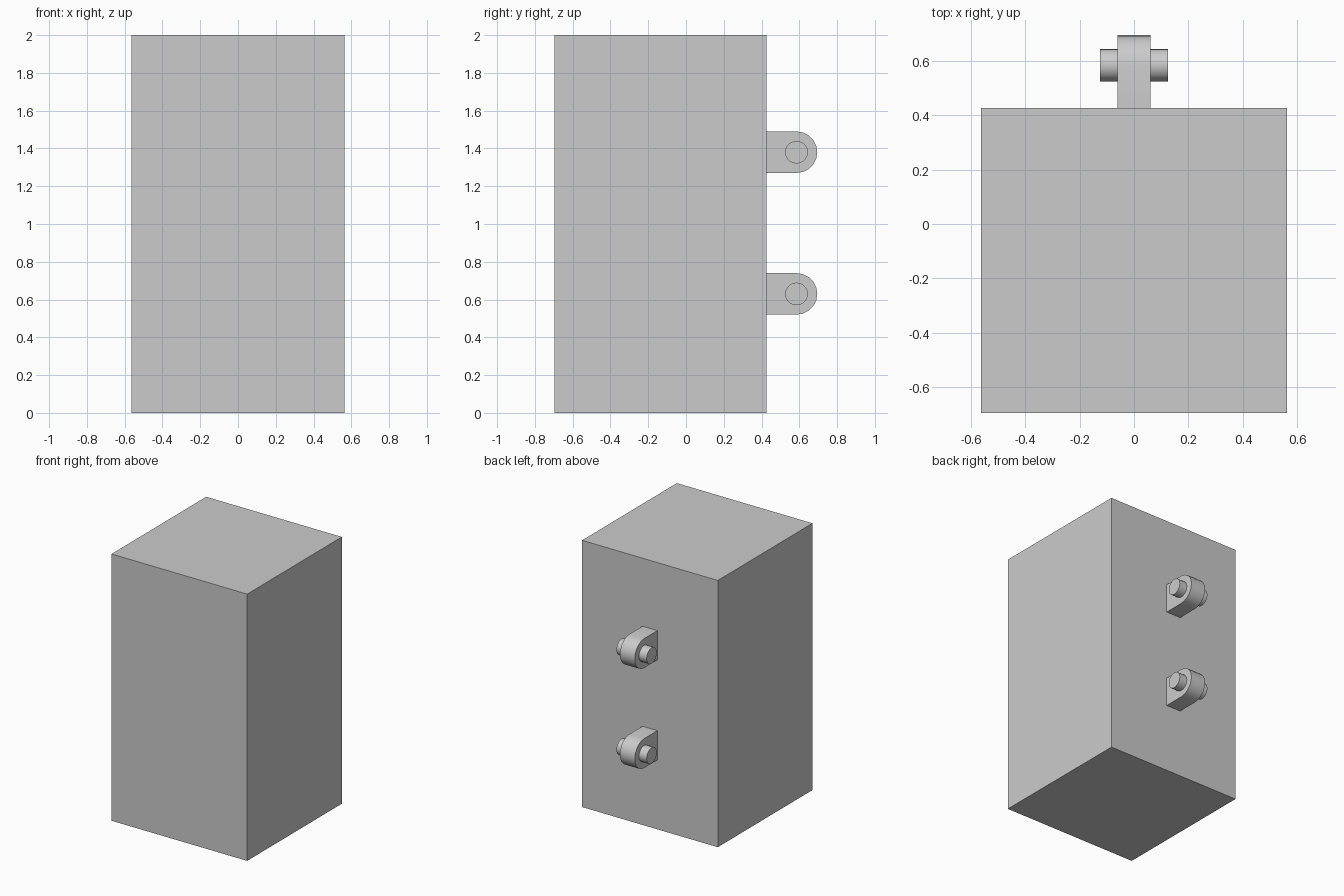
import bpy, bmesh, math

if "Cube" in bpy.data.objects:
    bpy.data.objects.remove(bpy.data.objects["Cube"])

PIVOT_Y, BACK_Y, LUG_R = 0.585, 0.427, 0.11


def make_object(name, bm):
    bmesh.ops.recalc_face_normals(bm, faces=bm.faces)
    mesh = bpy.data.meshes.new(name)
    bm.to_mesh(mesh)
    bm.free()
    obj = bpy.data.objects.new(name, mesh)
    bpy.context.collection.objects.link(obj)
    bpy.ops.object.select_all(action='DESELECT')
    bpy.context.view_layer.objects.active = obj
    obj.select_set(True)
    bpy.ops.object.shade_smooth_by_angle(angle=math.radians(35))
    return obj


def extrude_x(name, profile, half_width):
    """Extrude a closed (y, z) profile symmetrically along x."""
    bm = bmesh.new()
    face = bm.faces.new([bm.verts.new((-half_width, y, z)) for y, z in profile])
    side = bmesh.ops.extrude_face_region(bm, geom=[face])['geom']
    verts = [v for v in side if isinstance(v, bmesh.types.BMVert)]
    bmesh.ops.translate(bm, verts=verts, vec=(2 * half_width, 0, 0))
    return make_object(name, bm)


def arc(z, radius, start, end, steps):
    angles = [start + (end - start) * i / steps for i in range(steps + 1)]
    return [(PIVOT_Y + radius * math.cos(a), z + radius * math.sin(a)) for a in angles]


# Main block
extrude_x("body", [(-0.695, 0), (BACK_Y, 0), (BACK_Y, 2), (-0.695, 2)], 0.5625)

# Two rounded lugs on the back, each with a cross pin
for label, z in (("lower", 0.63), ("upper", 1.38)):
    profile = [(BACK_Y, z + LUG_R), (BACK_Y, z - LUG_R)]
    profile += arc(z, LUG_R, -math.pi / 2, math.pi / 2, 10)
    extrude_x(label + "_lug", profile, 0.0615)
    extrude_x(label + "_pin", arc(z, 0.06, 0, 2 * math.pi, 20)[:-1], 0.125)
